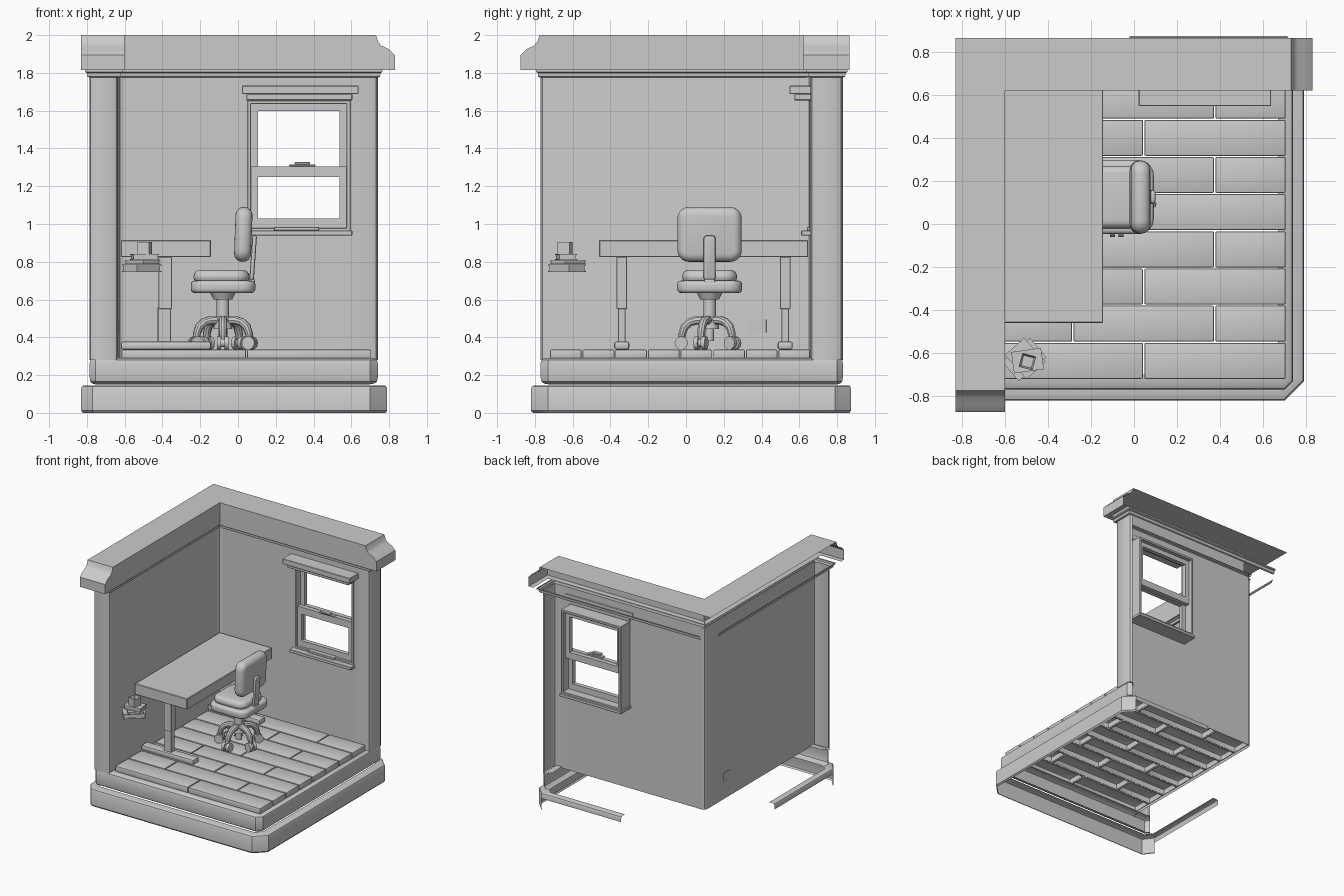
import bpy, bmesh, math
from mathutils import Vector, Matrix

if "Cube" in bpy.data.objects:
    bpy.data.objects.remove(bpy.data.objects["Cube"])

mat = bpy.data.materials.new("light grey")
mat.diffuse_color = (0.6, 0.6, 0.6, 1)
mat.use_nodes = True
mat.node_tree.nodes["Principled BSDF"].inputs["Base Color"].default_value = mat.diffuse_color


def finish(name, bm):
    me = bpy.data.meshes.new(name)
    bm.to_mesh(me)
    bm.free()
    me.materials.append(mat)
    ob = bpy.data.objects.new(name, me)
    bpy.context.collection.objects.link(ob)
    return ob


def box(name, lo, hi, bev=0.0, seg=2, axis=None, corner=0.0, rot=None, open_faces=()):
    """Box; 'corner' rounds edges along 'axis', 'bev' rounds the rest, open_faces drops sides."""
    lo, hi = Vector(lo), Vector(hi)
    c, s = (lo + hi) / 2, hi - lo
    bm = bmesh.new()
    bmesh.ops.create_cube(bm, size=1, matrix=Matrix.Diagonal((*s, 1)))
    if corner:
        es = [e for e in bm.edges if abs((e.verts[0].co - e.verts[1].co)[axis]) > 1e-4]
        bmesh.ops.bevel(bm, geom=es, offset=corner, segments=5, profile=0.5, affect='EDGES')
    if bev:
        es = [e for e in bm.edges if e.calc_face_angle(0) > 0.8]
        bmesh.ops.bevel(bm, geom=es, offset=bev, segments=seg, profile=0.5, affect='EDGES')
    for d in open_faces:
        fs = [f for f in bm.faces if f.normal.dot(Vector(d)) > 0.99]
        bmesh.ops.delete(bm, geom=fs, context='FACES')
    m = Matrix.Translation(c) @ (Matrix.Rotation(rot[0], 4, rot[1]) if rot else Matrix())
    bm.transform(m)
    return finish(name, bm)


def cyl(name, c, r, h, rot=None, seg=20, r2=None):
    bm = bmesh.new()
    bmesh.ops.create_cone(bm, cap_ends=True, segments=seg, radius1=r, radius2=r if r2 is None else r2, depth=h)
    bm.transform(Matrix.Translation(c) @ (rot or Matrix()))
    return finish(name, bm)


def sweep(name, path, prof):
    """Open moulding: profile (outward offset, z) mitred along a flat path, outside on the right."""
    P = [Vector(p) for p in path]
    N = [Vector(((b - a).y, -(b - a).x)).normalized() for a, b in zip(P, P[1:])]
    bm = bmesh.new()
    rows = []
    for i, p in enumerate(P):
        a, b = N[max(i - 1, 0)], N[min(i, len(N) - 1)]
        n = (a + b) / (1 + a.dot(b))
        rows.append([bm.verts.new((p.x + n.x * o, p.y + n.y * o, z)) for o, z in prof])
    for r, q in zip(rows, rows[1:]):
        for j in range(len(prof) - 1):
            bm.faces.new((r[j], q[j], q[j + 1], r[j + 1]))
    return finish(name, bm)


def tube(name, pts, radii, depth):
    cu = bpy.data.curves.new(name, 'CURVE')
    cu.dimensions, cu.bevel_depth, cu.bevel_resolution, cu.use_fill_caps = '3D', depth, 3, True
    sp = cu.splines.new('POLY')
    sp.points.add(len(pts) - 1)
    for p, co, r in zip(sp.points, pts, radii):
        p.co, p.radius = (*co, 1), r
    tmp = bpy.data.objects.new(name, cu)
    bpy.context.collection.objects.link(tmp)
    me = bpy.data.meshes.new_from_object(tmp.evaluated_get(bpy.context.evaluated_depsgraph_get()))
    bpy.data.objects.remove(tmp)
    me.materials.clear()
    me.materials.append(mat)
    ob = bpy.data.objects.new(name, me)
    bpy.context.collection.objects.link(ob)


# --- plinth: full height at front and right, thin lips round the hidden sides
plinth = [(-.01, 0), (0, .012), (0, .13), (-.005, .14), (-.015, .145), (-.07, .145)]
sweep("plinth", [(-.83, -.74), (-.77, -.82), (.70, -.82), (.79, -.73), (.79, .79), (.71, .873)], plinth)
lip = [(0, .1), (0, .13), (-.005, .14), (-.015, .145), (-.05, .145)]
sweep("plinth_left_lip", [(-.83, .03), (-.83, -.74)], lip)
sweep("plinth_back_lip", [(.71, .873), (-.02, .873)], lip)

# --- floor slab rim
sweep("floor_slab", [(-.785, -.74), (-.755, -.77), (.70, -.77), (.74, -.73), (.74, .80), (.71, .83)],
      [(-.05, .15), (-.02, .155), (-.005, .165), (0, .185), (0, .265), (-.005, .28), (-.02, .29), (-.07, .29)])

# --- walls with rounded ends, back wall left open round the window
W, E, S, T = .05, .595, .96, 1.655
sweep("left_wall", [(-.785, -.74), (-.78, -.76), (-.765, -.77), (-.665, -.77), (-.642, -.76), (-.635, -.74),
                    (-.635, .63), (-.626, .651), (-.605, .66)], [(0, .28), (0, 1.79)])
sweep("back_wall_left", [(-.605, .66), (W, .66)], [(0, .28), (0, 1.79)])
sweep("back_wall_right", [(E, .66), (.71, .66), (.73, .667), (.74, .69), (.74, .80), (.73, .82), (.71, .83)],
      [(0, .28), (0, 1.79)])
sweep("back_wall_below", [(W, .66), (E, .66)], [(0, .28), (0, S)])
sweep("back_wall_above", [(W, .66), (E, .66)], [(0, T), (0, 1.79)])

# --- trim under the cornice, running round the outside too
sweep("cornice_trim", [(-.785, .72), (-.785, -.77), (-.635, -.77), (-.635, .66), (.74, .66), (.74, .83), (-.72, .83)],
      [(0, 1.775), (.012, 1.78), (.015, 1.80), (.025, 1.805), (.025, 1.815)])

# --- cornice: two mitred arms with coved ends
ARMS = [("left", lambda a, t, z: (-.83 + .23 * t, -a, z), -.865, -.62, .875),
        ("back", lambda a, t, z: (a, .865 - .245 * t, z), -.83, -.60, .83)]
for nm, f, a_out, a_in, end in ARMS:
    prof = [(end - .1, 2), (end - .088, 1.965), (end - .072, 1.945), (end - .03, 1.925), (end, 1.895), (end, 1.815)]
    bm = bmesh.new()
    outer = [bm.verts.new(f(a, 0, z)) for a, z in [(a_out, 2)] + prof]
    inner = [bm.verts.new(f(a, 1, z)) for a, z in [(a_in, 2)] + prof]
    low = bm.verts.new(f(a_in, 1, 1.815))
    lip_in = bm.verts.new(f(a_in - .04, .8, 1.815))
    lip_end = bm.verts.new(f(end - .04, .8, 1.815))
    lip_out = bm.verts.new(f(end - .04, 0, 1.815))
    for j in range(len(prof)):
        bm.faces.new((outer[j], inner[j], inner[j + 1], outer[j + 1]))
    bm.faces.new(inner + [low])
    bm.faces.new((low, inner[-1], lip_end, lip_in))
    bm.faces.new((inner[-1], outer[-1], lip_out, lip_end))
    bmesh.ops.recalc_face_normals(bm, faces=bm.faces)
    if max(bm.faces, key=lambda q: q.calc_center_median().z).normal.z < 0:
        bmesh.ops.reverse_faces(bm, faces=bm.faces)
    finish(nm + "_cornice", bm)

# --- staggered floor planks, open underneath
for r in range(8):
    y1 = .66 - .1728 * r
    cuts = [-.62, -.285, .375, .708] if r % 2 == 0 else [-.62, .045, .708]
    for x0, x1 in zip(cuts, cuts[1:]):
        box("floor_plank", (x0 + .003, y1 - .170, .285), (x1 - .003, y1 - .003, .335), .007, 2, open_faces=[(0, 0, -1)])

# --- sash window
for nm, lo, hi in [
        ("window_jamb_left", (W, .655, S), (W + .02, .78, T)), ("window_jamb_right", (E - .02, .655, S), (E, .78, T)),
        ("window_head", (W, .655, T - .02), (E, .78, T)), ("window_base", (W, .655, S), (E, .78, S + .02)),
        ("window_sill", (.04, .61, .94), (.605, .79, .965)),
        ("window_header_lower", (.045, .575, 1.655), (.605, .665, 1.688)),
        ("window_header_upper", (.022, .548, 1.688), (.637, .665, 1.732)),
        ("window_lift", (.19, .64, .965), (.43, .68, .985)),
        ("window_lock_base", (.27, .665, 1.305), (.41, .70, 1.315)),
        ("window_lock", (.30, .655, 1.315), (.38, .69, 1.328))]:
    box(nm, lo, hi, .003, 1)
for nm, y, z0, z1, g0, g1 in [("lower", .675, .97, 1.305, 1.03, 1.248), ("upper", .715, 1.25, 1.645, 1.305, 1.597)]:
    for part, lo, hi in [("left", (.06, y, z0), (.106, y + .035, z1)), ("right", (.537, y, z0), (.585, y + .035, z1)),
                         ("bottom", (.106, y, z0), (.537, y + .035, g0)), ("top", (.106, y, g1), (.537, y + .035, z1))]:
        box(f"{nm}_sash_{part}", lo, hi)

# --- desk with telescopic legs and flat feet
box("desk_top", (-.62, -.46, .825), (-.143, .647, .915), .004, 1)
for y in (-.34, .525):
    box("desk_leg_upper", (-.42, y - .028, .55), (-.35, y + .028, .826), .003, 1)
    box("desk_leg_lower", (-.425, y - .02, .37), (-.355, y + .02, .56), .003, 1)
    box("desk_foot", (-.62, y - .04, .335), (-.143, y + .04, .378), .012, 2)

# --- stacked books and open pencil pot
for nm, cx, cy, hx, hy, z0, z1, a in [("book_lower", -.51, -.63, .085, .06, .745, .785, 40),
                                      ("book_middle", -.505, -.625, .075, .06, .787, .807, -48),
                                      ("book_upper", -.495, -.635, .07, .05, .81, .84, 8)]:
    R = (math.radians(a), 'Z')
    for k, (za, zb, g) in enumerate([(z0, z0 + .005, 0), (z0 + .005, z1 - .005, .005), (z1 - .005, z1, 0)]):
        box(nm + ("_cover", "_pages", "_cover")[k], (cx - hx + g, cy - hy + g, za), (cx + hx - g, cy + hy - g, zb), rot=R)
bm = bmesh.new()
bmesh.ops.create_cube(bm, size=1, matrix=Matrix.Diagonal((.066, .066, .065, 1)))
bm.normal_update()
top = [f for f in bm.faces if f.normal.z > .9]
bmesh.ops.inset_region(bm, faces=top, thickness=.012)
bmesh.ops.translate(bm, verts=top[0].verts, vec=(0, 0, -.055))
bm.transform(Matrix.Translation((-.495, -.64, .8725)) @ Matrix.Rotation(math.radians(-15), 4, 'Z'))
finish("pencil_pot", bm)

# --- wall socket plate with slots
box("socket_plate", (-.637, .325, .425), (-.632, .425, .495), .001, 1)
for y in (.335, .383):
    for z in (.443, .477):
        box("socket_slot", (-.634, y, z - .002), (-.629, y + .036, z + .002))

# --- office chair
CX, CY = -.08, .125
box("seat_pan", (CX - .17, CY - .172, .635), (CX + .172, CY + .172, .70), .02, 3, 2, .07)
box("seat_cushion", (CX - .155, CY - .145, .685), (CX + .14, CY + .145, .757), .034, 4, 2, .07)
box("backrest", (-.017, CY - .17, .80), (.073, CY + .17, 1.09), .042, 4, 0, .06, rot=(math.radians(2), 'Y'))
box("back_bar", (.068, CY - .032, .70), (.092, CY + .032, .94), .01, 2, 0, .02, rot=(math.radians(4), 'Y'))
box("back_bar_foot", (-.03, CY - .03, .66), (.09, CY + .03, .71), .01, 2)
cyl("chair_mount", (CX, CY, .62), .05, .04, r2=.07)
cyl("chair_column", (CX, CY, .57), .033, .12)
cyl("chair_piston", (CX, CY, .46), .024, .16)
cyl("chair_hub", (CX, CY, .478), .05, .07, r2=.042)
for k in range(5):
    a = math.radians(-90 + 72 * k)
    d = Vector((math.cos(a), math.sin(a), 0))
    at = lambda r, z: Vector((CX, CY, z)) + d * r
    tube("chair_leg", [at(r, z) for r, z in ((.02, .49), (.07, .49), (.105, .48), (.132, .455), (.145, .42), (.147, .395))],
         (1.1, 1.05, 1, 1, .9, .8), .023)
    cyl("caster_stem", at(.147, .39), .012, .05, seg=12)
    side = Vector((-d.y, d.x, 0))
    turn = side.to_track_quat('Z', 'Y').to_matrix().to_4x4()
    for s in (-1, 1):
        cyl("caster_wheel", at(.15, .37) + side * s * .02, .035, .022, turn)
    cyl("caster_axle", at(.15, .37), .022, .03, turn, 12)

# --- smooth rounded parts, keep hard edges
for ob in bpy.data.objects:
    ob.select_set(True)
bpy.context.view_layer.objects.active = bpy.data.objects["plinth"]
bpy.ops.object.shade_smooth_by_angle(angle=math.radians(35))
